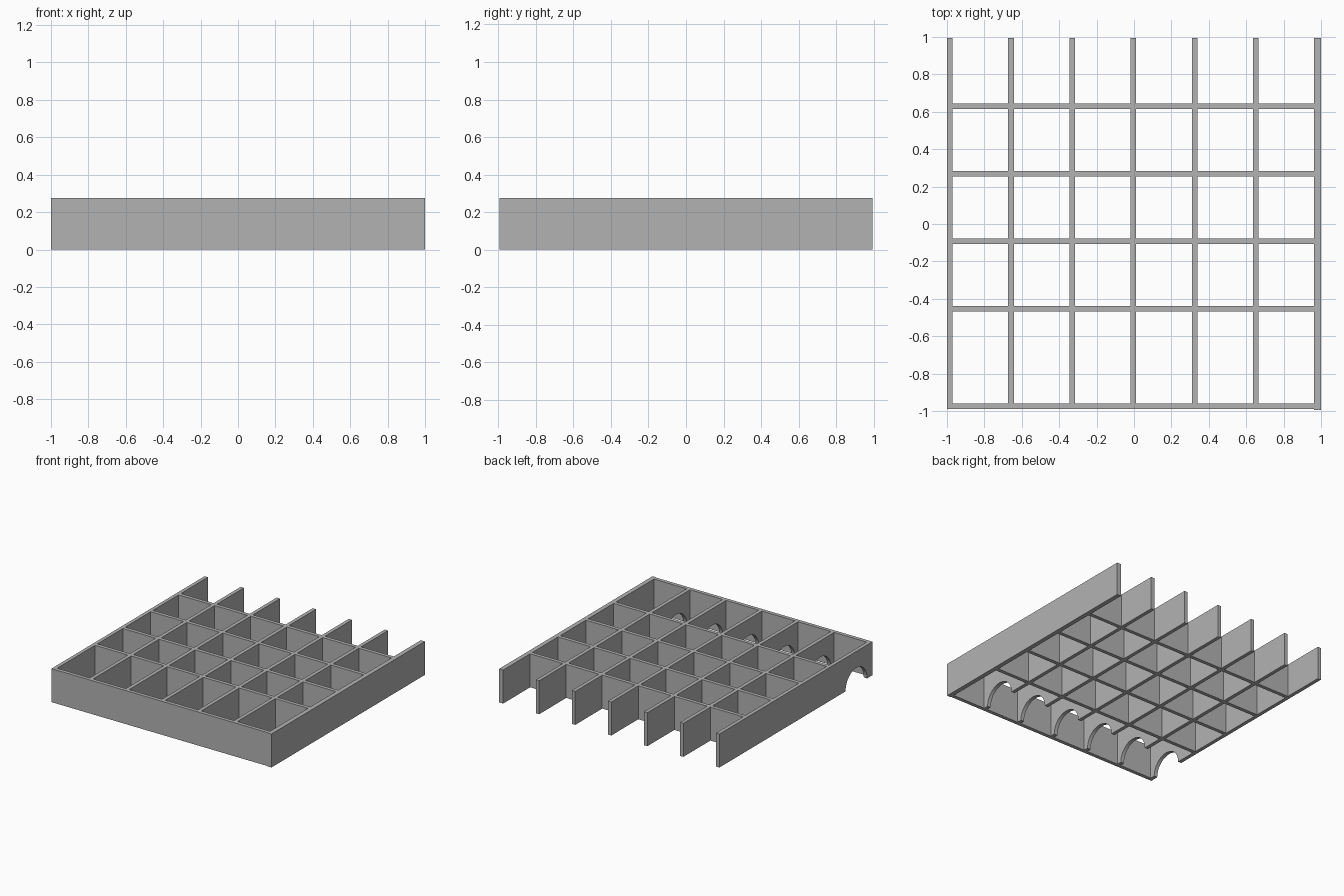
import bpy, bmesh, math

if "Cube" in bpy.data.objects:
    bpy.data.objects.remove(bpy.data.objects["Cube"], do_unlink=True)

HEIGHT = 0.275
THICK = 0.03
HALF = THICK / 2
BACK = 0.995
FRONT = -0.96            # inner face of the front wall
ARCH_Y, ARCH_R, ARCH_STEPS = -0.78, 0.14, 24

gray = bpy.data.materials.new("plain_gray")
gray.use_nodes = True
colour = (0.45, 0.45, 0.45, 1)
gray.diffuse_color = colour
gray.node_tree.nodes["Principled BSDF"].inputs["Base Color"].default_value = colour


def panel(name, profile, x0, x1):
    """Extrude a closed (y, z) profile from x0 to x1."""
    bm = bmesh.new()
    face = bm.faces.new([bm.verts.new((x0, y, z)) for y, z in profile])
    out = bmesh.ops.extrude_face_region(bm, geom=[face])
    moved = [g for g in out["geom"] if isinstance(g, bmesh.types.BMVert)]
    bmesh.ops.translate(bm, verts=moved, vec=(x1 - x0, 0, 0))
    bmesh.ops.recalc_face_normals(bm, faces=bm.faces)
    mesh = bpy.data.meshes.new(name)
    bm.to_mesh(mesh)
    bm.free()
    mesh.materials.append(gray)
    obj = bpy.data.objects.new(name, mesh)
    bpy.context.collection.objects.link(obj)
    return obj


def rectangle(y0, y1):
    return [(y0, 0), (y1, 0), (y1, HEIGHT), (y0, HEIGHT)]


# Half-round cut-out in the lower edge, traced front to back
arch = []
for i in range(ARCH_STEPS + 1):
    a = math.pi * (1 - i / ARCH_STEPS)
    arch.append((ARCH_Y + ARCH_R * math.cos(a), ARCH_R * math.sin(a)))
box = rectangle(FRONT, BACK)
arched = box[:1] + arch + box[1:]

# Long dividers: all but the solid right-hand one carry an arch
wall_x = [-0.985 + 0.3272 * i for i in range(7)]
for i, x in enumerate(wall_x[:-1]):
    name = "arched_side_wall" if i == 0 else f"long_divider_{i}"
    panel(name, arched, x - HALF, x + HALF)
panel("solid_side_wall", rectangle(-BACK, BACK), wall_x[-1] - HALF, 1)

# Front wall closes the tray
panel("front_wall", rectangle(FRONT - THICK, FRONT), -1, wall_x[-1] - HALF)

# Cross dividers, one piece per bay
for row in range(4):
    y = -0.453 + 0.361 * row
    for bay, (xa, xb) in enumerate(zip(wall_x, wall_x[1:])):
        panel(f"cross_divider_{row}_{bay}", rectangle(y - HALF, y + HALF),
              xa + HALF, xb - HALF)
